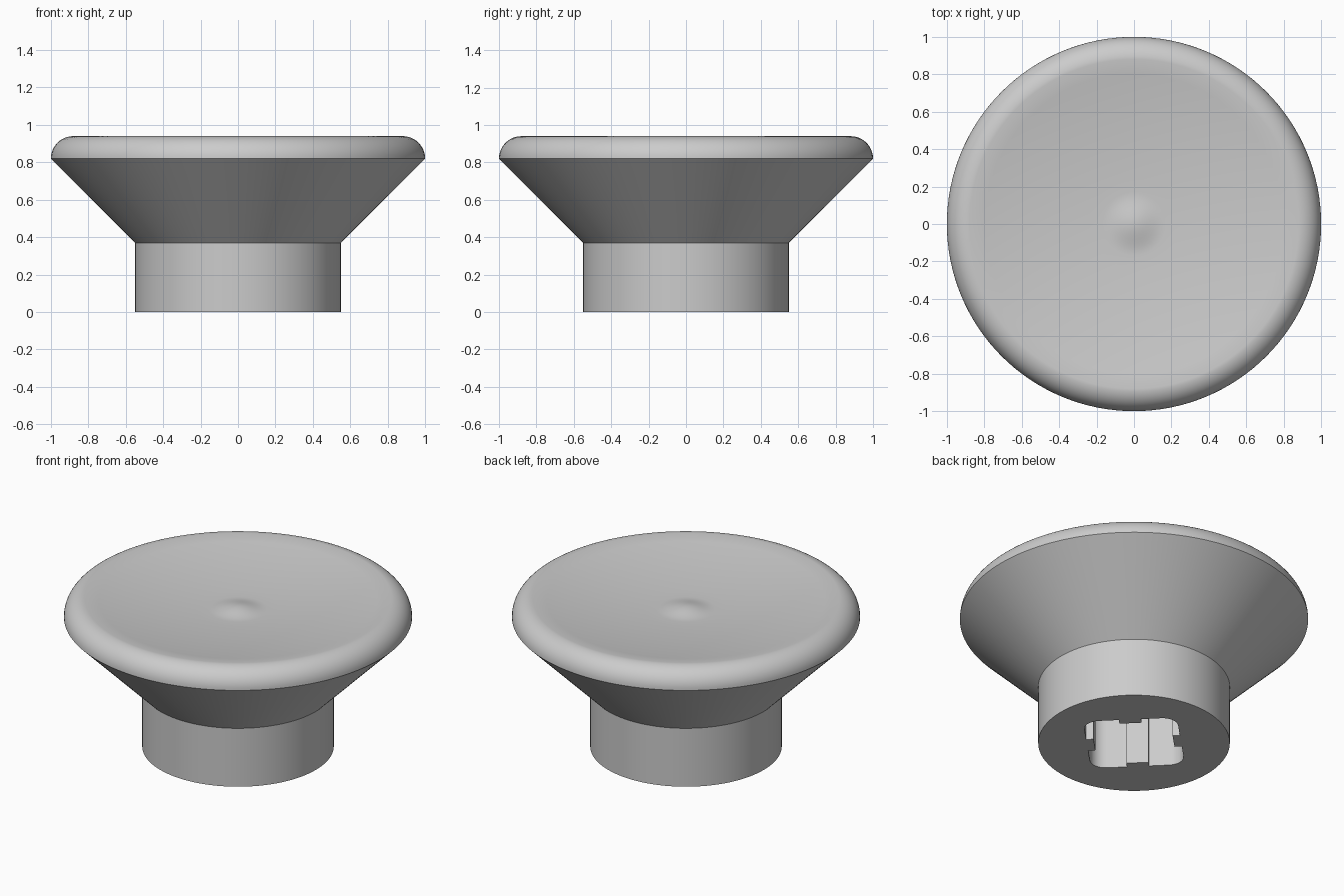
import bpy
import bmesh
from math import sin, cos, pi, radians
from mathutils import Matrix, Vector

cube = bpy.data.objects.get("Cube")
if cube:
    bpy.data.objects.remove(cube, do_unlink=True)

SEGMENTS = 128
RIM_R, RIM_X, RIM_Z = 0.12, 0.88, 0.82   # rounded rim radius and arc centre
DISH_Z, BUMP_R, BUMP_H = 0.865, 0.17, 0.025

grey = bpy.data.materials.new("light grey")
grey.use_nodes = True
grey.diffuse_color = (0.6, 0.6, 0.6, 1)
grey.node_tree.nodes["Principled BSDF"].inputs["Base Color"].default_value = (0.6, 0.6, 0.6, 1)


def make_object(name, bm):
    bmesh.ops.recalc_face_normals(bm, faces=bm.faces)
    mesh = bpy.data.meshes.new(name)
    bm.to_mesh(mesh)
    bm.free()
    obj = bpy.data.objects.new(name, mesh)
    bpy.context.collection.objects.link(obj)
    mesh.materials.append(grey)
    return obj


def dish_height(r):
    """Shallow bowl with a soft raised bump in the middle."""
    bowl = DISH_Z + (RIM_Z + RIM_R - DISH_Z) * (r / RIM_X) ** 2
    bump = BUMP_H * (0.5 + 0.5 * cos(pi * r / BUMP_R)) if r < BUMP_R else 0
    return bowl + bump


# Cap profile: stem, flared cone, rounded rim, dished top
profile = [(0.55, 0), (0.55, 0.37)]
profile += [(RIM_X + RIM_R * cos(a), RIM_Z + RIM_R * sin(a))
            for a in (i * pi / 24 for i in range(13))]
radii = [0.8 - 0.07 * i for i in range(9)]
radii += [BUMP_R * (1 - i / 8) for i in range(8)]
profile += [(r, dish_height(r)) for r in radii]

bm = bmesh.new()
rings = [[bm.verts.new((r * cos(2 * pi * i / SEGMENTS), r * sin(2 * pi * i / SEGMENTS), z))
          for i in range(SEGMENTS)] for r, z in profile]
for low, high in zip(rings, rings[1:]):
    for i in range(SEGMENTS):
        j = (i + 1) % SEGMENTS
        bm.faces.new((low[i], low[j], high[j], high[i]))
bm.faces.new(rings[0])
centre = bm.verts.new((0, 0, dish_height(0)))
for i in range(SEGMENTS):
    bm.faces.new((rings[-1][i], rings[-1][(i + 1) % SEGMENTS], centre))
cap = make_object("thumbstick_cap", bm)

# Socket cutter: rounded square with a tab reaching in on every side
HALF, CORNER, TAB, TAB_IN, DEPTH = 0.27, 0.09, 0.064, 0.228, 0.4
side = [Vector((HALF, -TAB, 0)), Vector((TAB_IN, -TAB, 0)),
        Vector((TAB_IN, TAB, 0)), Vector((HALF, TAB, 0))]
for i in range(9):
    a = i * pi / 16
    side.append(Vector((HALF - CORNER + CORNER * cos(a), HALF - CORNER + CORNER * sin(a), 0)))
bm = bmesh.new()
outline = []
for k in range(4):
    turn = Matrix.Rotation(radians(45 + 90 * k), 3, 'Z')
    outline += [bm.verts.new(turn @ p + Vector((0, 0, -0.1))) for p in side]
base = bm.faces.new(outline)
grown = bmesh.ops.extrude_face_region(bm, geom=[base])["geom"]
bmesh.ops.translate(bm, vec=(0, 0, DEPTH + 0.1),
                    verts=[v for v in grown if isinstance(v, bmesh.types.BMVert)])
cutter = make_object("socket_cutter", bm)
cutter.hide_render = True

# Cut the socket and keep the result
cut = cap.modifiers.new("socket", 'BOOLEAN')
cut.operation = 'DIFFERENCE'
cut.solver = 'EXACT'
cut.object = cutter
bpy.ops.object.select_all(action='DESELECT')
bpy.context.view_layer.objects.active = cap
cap.select_set(True)
bpy.ops.object.modifier_apply(modifier=cut.name)
bpy.data.objects.remove(cutter, do_unlink=True)
bpy.ops.object.shade_smooth_by_angle(angle=radians(30))
